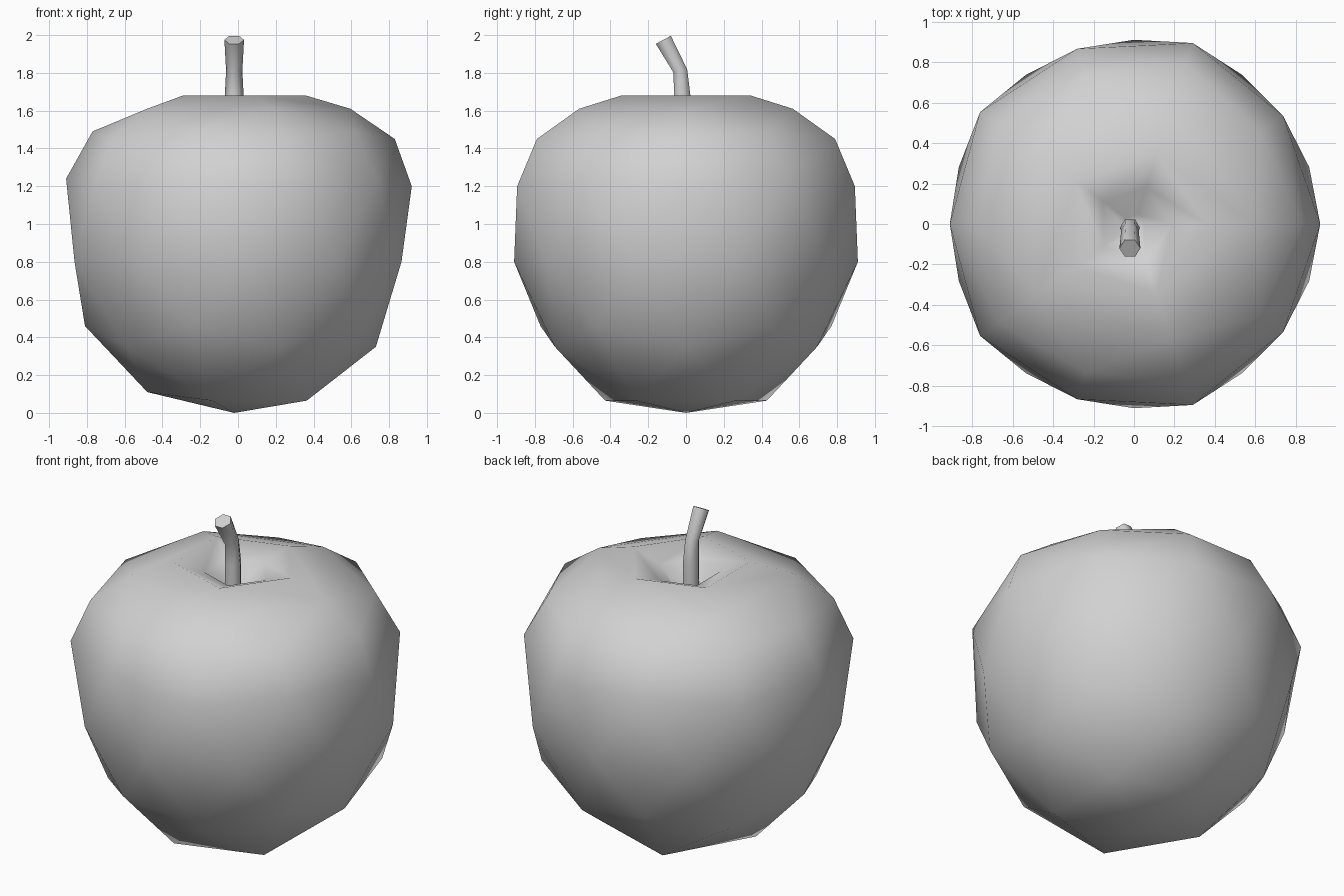
import bpy
import bmesh
from math import sin, cos, radians
from mathutils import Matrix, Vector

if "Cube" in bpy.data.objects:
    bpy.data.objects.remove(bpy.data.objects["Cube"])

grey = bpy.data.materials.new("plain_grey")
grey.use_nodes = True
grey.diffuse_color = (0.64, 0.64, 0.64, 1)
grey.node_tree.nodes["Principled BSDF"].inputs["Base Color"].default_value = (0.64, 0.64, 0.64, 1)


def ring(bm, radius, z, start=0, count=5):
    """Add evenly spaced vertices around the vertical axis."""
    angles = [radians(start + 360 * i / count) for i in range(count)]
    return [bm.verts.new((radius * cos(a), radius * sin(a), z)) for a in angles]


def bridge(bm, lower, upper):
    """Join two rings of equal size with quads."""
    n = len(lower)
    for i in range(n):
        j = (i + 1) % n
        bm.faces.new((lower[i], lower[j], upper[j], upper[i]))


def finish(bm, name):
    bmesh.ops.recalc_face_normals(bm, faces=bm.faces)
    mesh = bpy.data.meshes.new(name)
    bm.to_mesh(mesh)
    bm.free()
    mesh.materials.append(grey)
    mesh.polygons.foreach_set("use_smooth", [True] * len(mesh.polygons))
    obj = bpy.data.objects.new(name, mesh)
    bpy.context.collection.objects.link(obj)
    return obj


# Fruit body: coarse geodesic rings, wide at the shoulder, pointed below
bm = bmesh.new()
bm.verts.new((-0.02, 0, 0))
base = ring(bm, 0.45, 0.065, 36)
base[2].co = (-0.48, 0, 0.11)
ring(bm, 0.73, 0.35)
ring(bm, 0.81, 0.46, 36)
ring(bm, 0.91, 0.80, 18, 10)
shoulder = ring(bm, 0.94, 1.20)
shoulder[0].co.x = 0.92
ring(bm, 0.91, 1.24, 36)
ring(bm, 0.83, 1.45)
ring(bm, 0.77, 1.49, 36)
ring(bm, 0.595, 1.61)
rim = ring(bm, 0.36, 1.68)
bmesh.ops.convex_hull(bm, input=bm.verts)

# Open the flat top and sink a dimple into it
cap = [f for f in bm.faces if all(v in rim for v in f.verts)]
bmesh.ops.delete(bm, geom=cap, context="FACES")
for radius, z in ((0.19, 1.62), (0.05, 1.50)):
    inner = ring(bm, radius, z)
    bridge(bm, rim, inner)
    rim = inner
bm.faces.new(rim)
finish(bm, "fruit_body")

# Stem: six-sided tube bending towards the front
bm = bmesh.new()
previous = None
for y, z, radius, tilt in ((-0.02, 1.48, 0.05, 0), (-0.02, 1.68, 0.05, 0),
                           (-0.03, 1.81, 0.043, 14), (-0.12, 1.975, 0.052, 28)):
    section = ring(bm, radius, 0, 0, 6)
    place = Matrix.Translation(Vector((-0.02, y, z))) @ Matrix.Rotation(radians(tilt), 4, "X")
    bmesh.ops.transform(bm, matrix=place, verts=section)
    if previous:
        bridge(bm, previous, section)
    else:
        bm.faces.new(section)
    previous = section
bm.faces.new(previous)
stem = finish(bm, "stem")
bpy.context.view_layer.objects.active = stem
stem.select_set(True)
bpy.ops.object.shade_smooth_by_angle(angle=radians(65))
